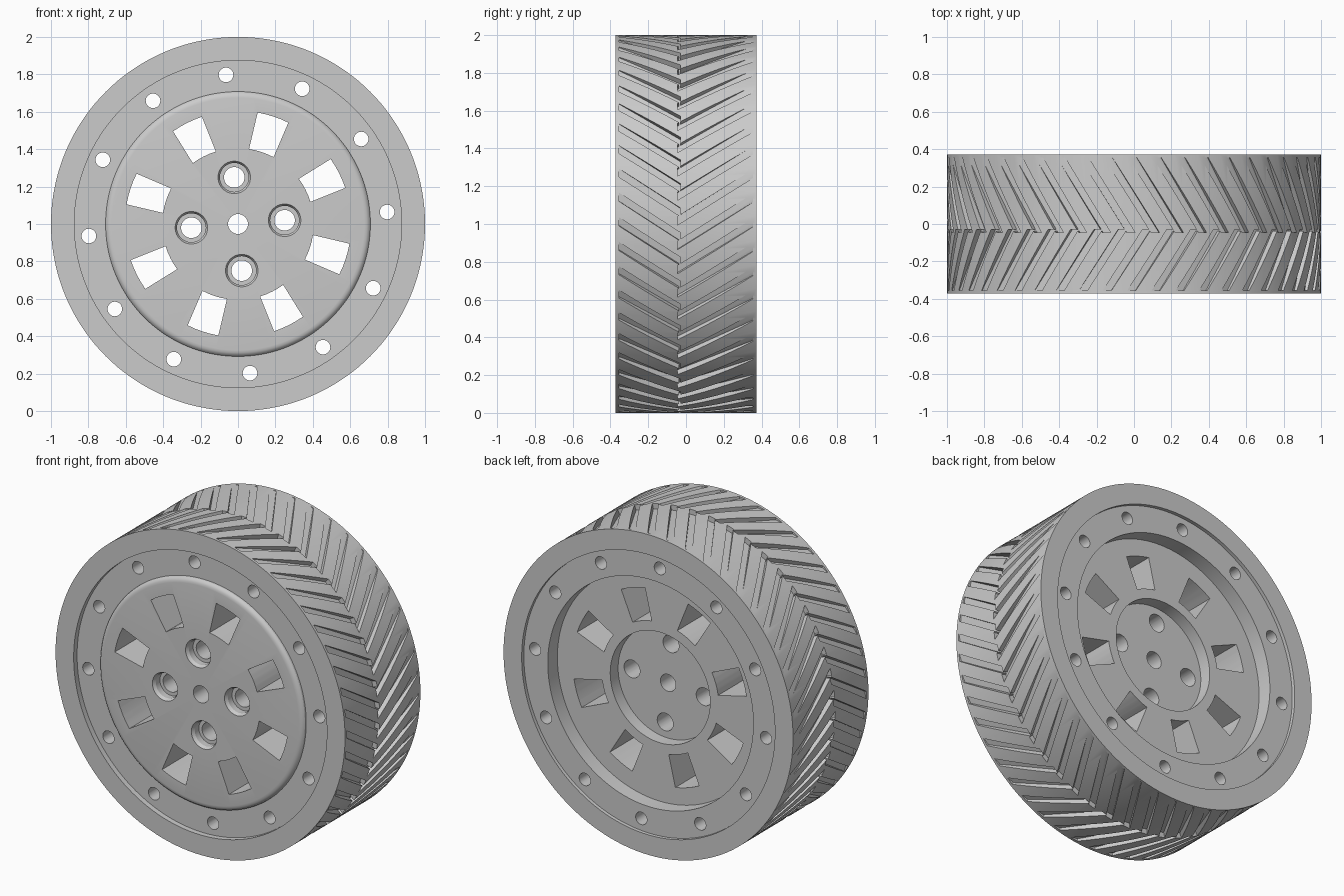
import bpy, bmesh
from math import cos, sin, pi, radians

if "Cube" in bpy.data.objects:
    bpy.data.objects.remove(bpy.data.objects["Cube"])

CZ = 1.0        # axle height
HALF = 0.372    # half width of the wheel


def finish(name, bm):
    bmesh.ops.recalc_face_normals(bm, faces=bm.faces)
    me = bpy.data.meshes.new(name)
    bm.to_mesh(me)
    bm.free()
    ob = bpy.data.objects.new(name, me)
    bpy.context.collection.objects.link(ob)
    return ob


def revolve(bm, profile, seg, cx=0.0, cz=CZ, closed=True):
    """Spin (radius, y) points around an axis parallel to y."""
    rings = [[bm.verts.new((cx + r * cos(2 * pi * i / seg), y, cz + r * sin(2 * pi * i / seg)))
              for i in range(seg)] if r > 0 else [bm.verts.new((cx, y, cz))] * seg
             for r, y in profile]
    pairs = list(zip(rings, rings[1:]))
    if closed:
        pairs.append((rings[-1], rings[0]))
    for a, b in pairs:
        for i in range(seg):
            j = (i + 1) % seg
            bm.faces.new(list(dict.fromkeys((a[i], a[j], b[j], b[i]))))


def prism(bm, bottom, top):
    """Closed solid between two matching outlines."""
    a = [bm.verts.new(p) for p in bottom]
    b = [bm.verts.new(p) for p in top]
    bm.faces.new(a)
    bm.faces.new(b)
    for i in range(len(a)):
        j = (i + 1) % len(a)
        bm.faces.new((a[i], a[j], b[j], b[i]))


def carve(ob, cutter):
    cutter.hide_render = True
    mod = ob.modifiers.new("carve", 'BOOLEAN')
    mod.operation = 'DIFFERENCE'
    mod.solver = 'EXACT'
    mod.object = cutter
    bpy.context.view_layer.objects.active = ob
    bpy.ops.object.modifier_apply(modifier=mod.name)
    bpy.data.objects.remove(cutter)


def smooth(ob):
    bpy.ops.object.select_all(action='DESELECT')
    ob.select_set(True)
    bpy.context.view_layer.objects.active = ob
    bpy.ops.object.shade_smooth_by_angle(angle=radians(25))


# Rim: solid disc with rounded raised front, stepped back and axle hole
bm = bmesh.new()
revolve(bm, [(0.053, -0.365), (0.675, -0.365), (0.688, -0.363), (0.699, -0.357),
             (0.706, -0.348), (0.708, -0.338), (0.875, -0.338),
             (0.875, 0.35), (0.71, 0.35), (0.71, 0.255),
             (0.345, 0.255), (0.345, 0.177), (0.053, 0.177)], 144)
rim = finish("rim", bm)

# Rim openings: bolt holes, counterbored lug holes and eight windows
bm = bmesh.new()
for k in range(12):
    a = radians(4.6 + 30 * k)
    revolve(bm, [(0, -0.5), (0.039, -0.5), (0.039, 0.5), (0, 0.5)], 32,
            0.8 * cos(a), CZ + 0.8 * sin(a), closed=False)
for k in range(4):
    a = radians(4.6 + 90 * k)
    revolve(bm, [(0, -0.5), (0.087, -0.5), (0.087, -0.362), (0.077, -0.345), (0.077, -0.305),
                 (0.055, -0.305), (0.055, 0.3), (0, 0.3)], 40,
            0.25 * cos(a), CZ + 0.25 * sin(a), closed=False)
for k in range(8):
    mid = 26.8 + 45 * k
    arc = [(0.605, mid + 8.2 * t) for t in (-1, -0.5, 0, 0.5, 1)]
    arc += [(0.405, mid + 9.8 * t) for t in (1, 0.5, 0, -0.5, -1)]
    outline = [(r * cos(radians(d)), CZ + r * sin(radians(d))) for r, d in arc]
    prism(bm, [(x, -0.5, z) for x, z in outline], [(x, 0.5, z) for x, z in outline])
carve(rim, finish("rim_cutter", bm))
smooth(rim)

# Tyre band
bm = bmesh.new()
revolve(bm, [(0.875, -HALF), (1.0, -HALF), (1.0, HALF), (0.875, HALF)], 144)
tyre = finish("tyre", bm)


def tread_cutter(name, count, y_in, y_out, sweep, phase, width=0.045, depth=0.032):
    """Straight slanted grooves, deepest at the middle, fading out toward the edge."""
    bm = bmesh.new()
    for k in range(count):
        a = 2 * pi * (k + phase) / count
        n, t = (cos(a), sin(a)), (sin(a), -cos(a))

        def loop(h):
            return [(n[0] * h + t[0] * s, y, CZ + n[1] * h + t[1] * s)
                    for y, s in ((y_in, -width / 2), (y_in, width / 2),
                                 (y_out, width / 2 - sweep), (y_out, -width / 2 - sweep))]
        prism(bm, loop(1 - depth), loop(1.1))
    return finish(name, bm)


# Herringbone tread, both halves staggered around the centre line
carve(tyre, tread_cutter("tread_back", 48, -0.045, 0.355, 0.25, 0.13))
carve(tyre, tread_cutter("tread_front", 48, -0.03, -0.355, 0.21, 0.48))
smooth(tyre)
